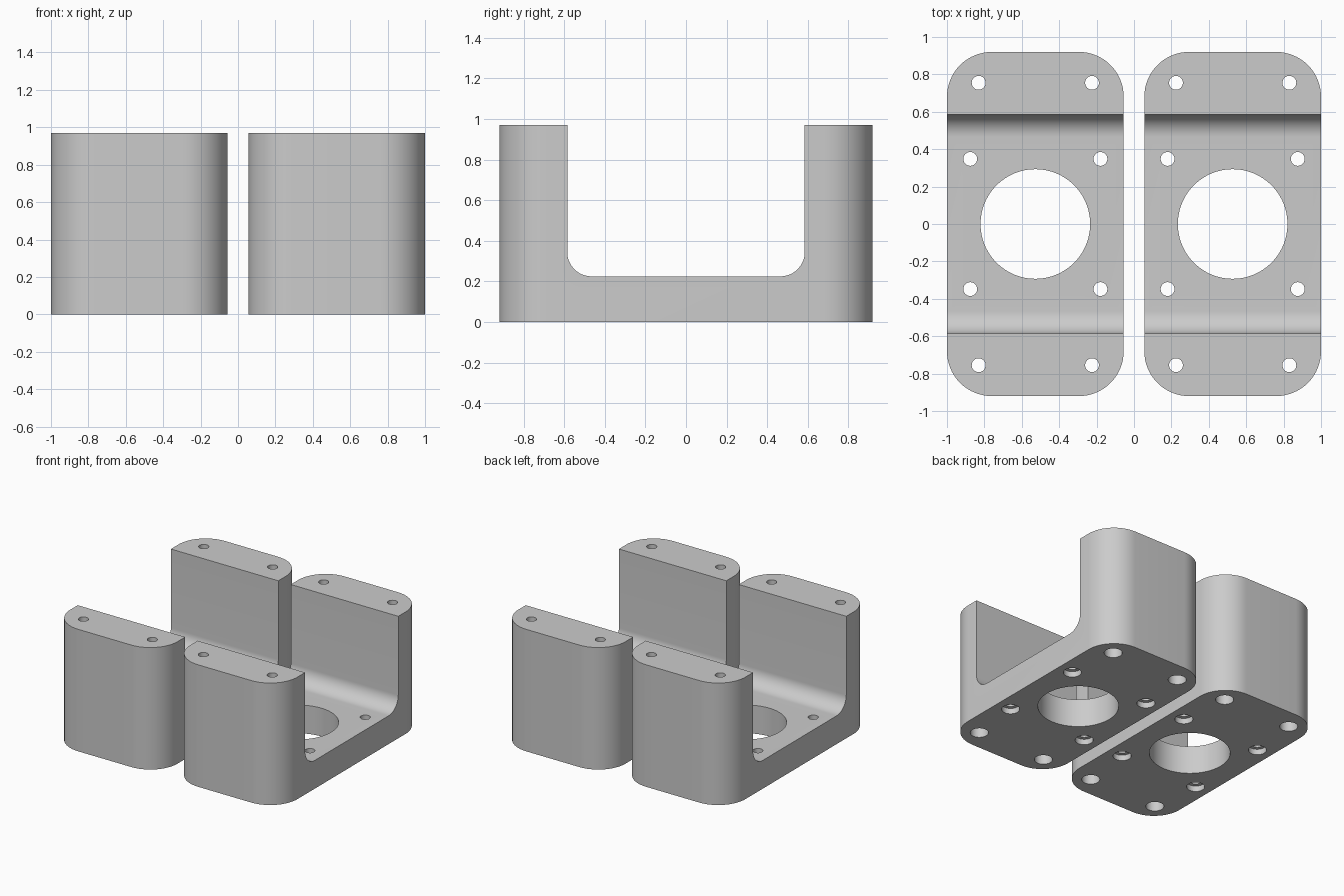
import bpy
import bmesh
from math import sin, cos, pi, radians
from mathutils import Vector

cube = bpy.data.objects.get("Cube")
if cube:
    bpy.data.objects.remove(cube, do_unlink=True)

# Main dimensions
WIDTH, LENGTH, HEIGHT = 0.945, 1.84, 0.97
FLOOR = 0.225
CENTRE_X = 1 - WIDTH / 2

grey = bpy.data.materials.new("plain grey")
grey.use_nodes = True
colour = (0.6, 0.6, 0.6, 1)
grey.diffuse_color = colour
grey.node_tree.nodes["Principled BSDF"].inputs["Base Color"].default_value = colour


def rounded(u0, u1, v0, v1, r, steps=16):
    """Outline of a rounded rectangle, counter-clockwise."""
    corners = [(u1 - r, v1 - r), (u0 + r, v1 - r), (u0 + r, v0 + r), (u1 - r, v0 + r)]
    return [(cu + r * cos(a), cv + r * sin(a))
            for i, (cu, cv) in enumerate(corners)
            for a in [(i + k / steps) * pi / 2 for k in range(steps + 1)]]


def circle(x, y, r, sides):
    angles = [2 * pi * k / sides for k in range(sides)]
    return [(x + r * cos(a), y + r * sin(a)) for a in angles]


def prism(name, outline, low, high, along_x=False):
    """Extrude an outline along z, or a (y, z) outline along x."""
    bm = bmesh.new()
    place = (lambda u, v: (low, u, v)) if along_x else (lambda u, v: (u, v, low))
    step = Vector((high - low, 0, 0) if along_x else (0, 0, high - low))
    face = bm.faces.new([bm.verts.new(place(u, v)) for u, v in outline])
    top = bmesh.ops.extrude_face_region(bm, geom=[face])["geom"]
    bmesh.ops.translate(bm, vec=step, verts=[g for g in top if isinstance(g, bmesh.types.BMVert)])
    bmesh.ops.recalc_face_normals(bm, faces=bm.faces)
    mesh = bpy.data.meshes.new(name)
    bm.to_mesh(mesh)
    bm.free()
    mesh.materials.append(grey)
    obj = bpy.data.objects.new(name, mesh)
    bpy.context.collection.objects.link(obj)
    return obj


# Solid block with rounded upright corners
bracket = prism("left_bracket",
                rounded(-WIDTH / 2, WIDTH / 2, -LENGTH / 2, LENGTH / 2, 0.24), 0, HEIGHT)

# Filleted channel and the large bore
cutters = [
    prism("channel_cutter", rounded(-0.585, 0.585, FLOOR, 1.5, 0.12), -1, 1, along_x=True),
    prism("bore_cutter", circle(0, 0, 0.293, 96), -0.2, 0.5),
]

# Screw holes with recesses from below: shallow in the floor, deep in the walls
for x, y, recess in [(0.348, 0.348, 0.045), (0.303, 0.755, 0.745)]:
    for sx in (-1, 1):
        for sy in (-1, 1):
            cutters.append(prism("recess_cutter", circle(sx * x, sy * y, 0.066, 32), -0.1, recess))
            cutters.append(prism("screw_cutter", circle(sx * x, sy * y, 0.037, 32), -0.2, 1.2))

for cutter in cutters:
    cutter.hide_render = True
    mod = bracket.modifiers.new(cutter.name, "BOOLEAN")
    mod.operation = "DIFFERENCE"
    mod.solver = "EXACT"
    mod.object = cutter

# Bake the cuts and drop the helpers
bpy.context.view_layer.update()
graph = bpy.context.evaluated_depsgraph_get()
cut_mesh = bpy.data.meshes.new_from_object(bracket.evaluated_get(graph))
bracket.modifiers.clear()
bracket.data = cut_mesh
for cutter in cutters:
    bpy.data.objects.remove(cutter, do_unlink=True)

bpy.ops.object.select_all(action="DESELECT")
bracket.select_set(True)
bpy.context.view_layer.objects.active = bracket
bpy.ops.object.shade_smooth_by_angle(angle=radians(30))
bracket.location.x = CENTRE_X

# Matching bracket on the other side
twin = bracket.copy()
twin.name = "right_bracket"
twin.location.x = -CENTRE_X
bpy.context.collection.objects.link(twin)
